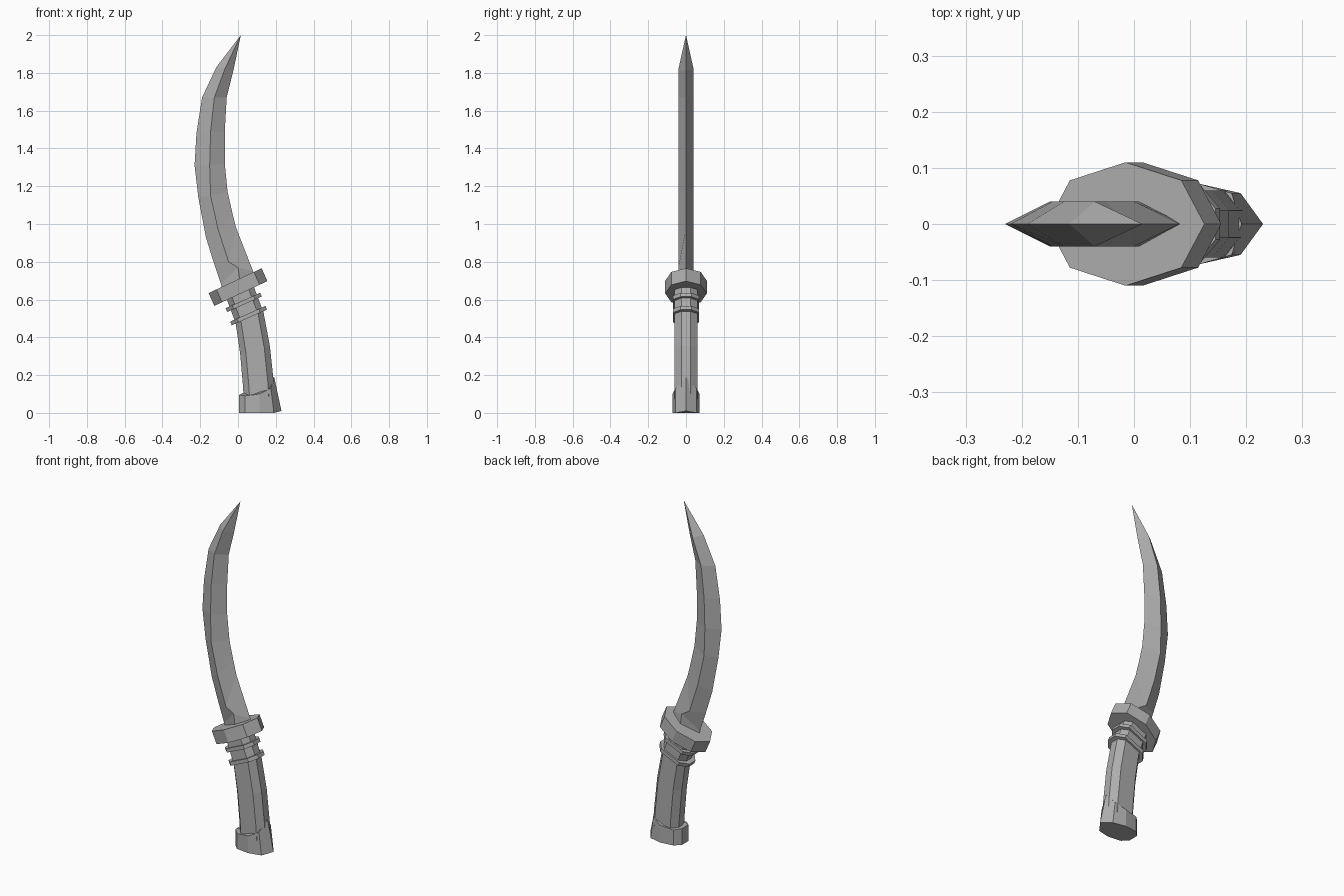
import bpy, bmesh, math
from mathutils import Vector

cube = bpy.data.objects.get("Cube")
if cube:
    bpy.data.objects.remove(cube)

steel = bpy.data.materials.new("grey steel")
steel.use_nodes = True
steel.diffuse_color = (0.42, 0.42, 0.42, 1)
steel.node_tree.nodes["Principled BSDF"].inputs["Base Color"].default_value = (0.42, 0.42, 0.42, 1)


def loft(name, rings, tip=None):
    """Skin equal-sized rings in order, closing with caps or a point."""
    bm = bmesh.new()
    loops = [[bm.verts.new(p) for p in ring] for ring in rings]
    n = len(loops[0])
    for a, b in zip(loops, loops[1:]):
        for i in range(n):
            j = (i + 1) % n
            bm.faces.new((a[i], a[j], b[j], b[i]))
    bm.faces.new(loops[0][::-1])
    if tip:
        point = bm.verts.new(tip)
        for i in range(n):
            bm.faces.new((loops[-1][i], loops[-1][(i + 1) % n], point))
    else:
        bm.faces.new(loops[-1])
    bmesh.ops.recalc_face_normals(bm, faces=bm.faces)
    mesh = bpy.data.meshes.new(name)
    bm.to_mesh(mesh)
    bm.free()
    mesh.materials.append(steel)
    obj = bpy.data.objects.new(name, mesh)
    bpy.context.collection.objects.link(obj)
    return obj


def tilted(x, z, degrees, profile, rx, ry):
    """Place a flat profile at (x, z), its right side raised by the tilt."""
    t = math.radians(degrees)
    return [Vector((x + u * rx * math.cos(t), v * ry, z + u * rx * math.sin(t)))
            for u, v in profile]


# Octagons: pointed for the guard, flat-sided for the grip
pointed = [(math.cos(k * math.pi / 4), math.sin(k * math.pi / 4)) for k in range(8)]
flat = [(1, .4), (.62, 1), (-.62, 1), (-1, .4), (-1, -.4), (-.62, -1), (.62, -1), (1, -.4)]

# Blade: outer edge, ridge and inner edge at each station
stations = [
    ((-.08, .63), (.01, .70), (.09, .72)),
    ((-.09, .68), (0, .77), (.08, .75)),
    ((-.13, .80), (-.05, .80), (-.01, .98)),
    ((-.17, .93), (-.105, .97), (-.03, 1.06)),
    ((-.21, 1.14), (-.145, 1.15), (-.055, 1.17)),
    ((-.23, 1.31), (-.15, 1.31), (-.07, 1.32)),
    ((-.22, 1.48), (-.145, 1.49), (-.07, 1.49)),
    ((-.19, 1.67), (-.125, 1.67), (-.06, 1.67)),
    ((-.115, 1.83), (-.07, 1.82), (-.025, 1.81)),
]
loft("blade", [[(o[0], 0, o[1]), (r[0], -.04, r[1]), (i[0], 0, i[1]), (r[0], .04, r[1])]
               for o, r, i in stations], tip=(.015, 0, 2))

# Guard
loft("guard", [tilted(.015, .632, 25, pointed, .155, .11),
               tilted(-.015, .70, 25, pointed, .155, .11)])

# Grip and its two collars
loft("grip", [tilted(x, z, t, flat, rx, .06) for x, z, t, rx in
              [(.113, .07, 4, .082), (.107, .16, 7, .082), (.09, .335, 13, .081),
               (.061, .505, 21, .079), (.01, .64, 24, .079)]])
for name, x, z, r in [("lower_collar", .056, .515, .102), ("upper_collar", .030, .585, .10)]:
    loft(name, [tilted(x + .004, z - .01, 24, flat, r, .07),
                tilted(x - .004, z + .01, 24, flat, r, .07)])

# Pommel: half outline as (x, y, height of the upper rim), mirrored in y
half = [(.005, .03, .095), (.037, .062, .09), (.115, .072, .10), (.19, .055, .13)]
outline = half + [(.23, 0, .19)] + [(x, -y, z) for x, y, z in reversed(half)]
loft("pommel", [[(x, y, .01 if y == 0 else 0) for x, y, z in outline],
                [(.11 + (x - .11) * (.68 if y == 0 else .8 if x > .15 else 1), y, z)
                 for x, y, z in outline]])
